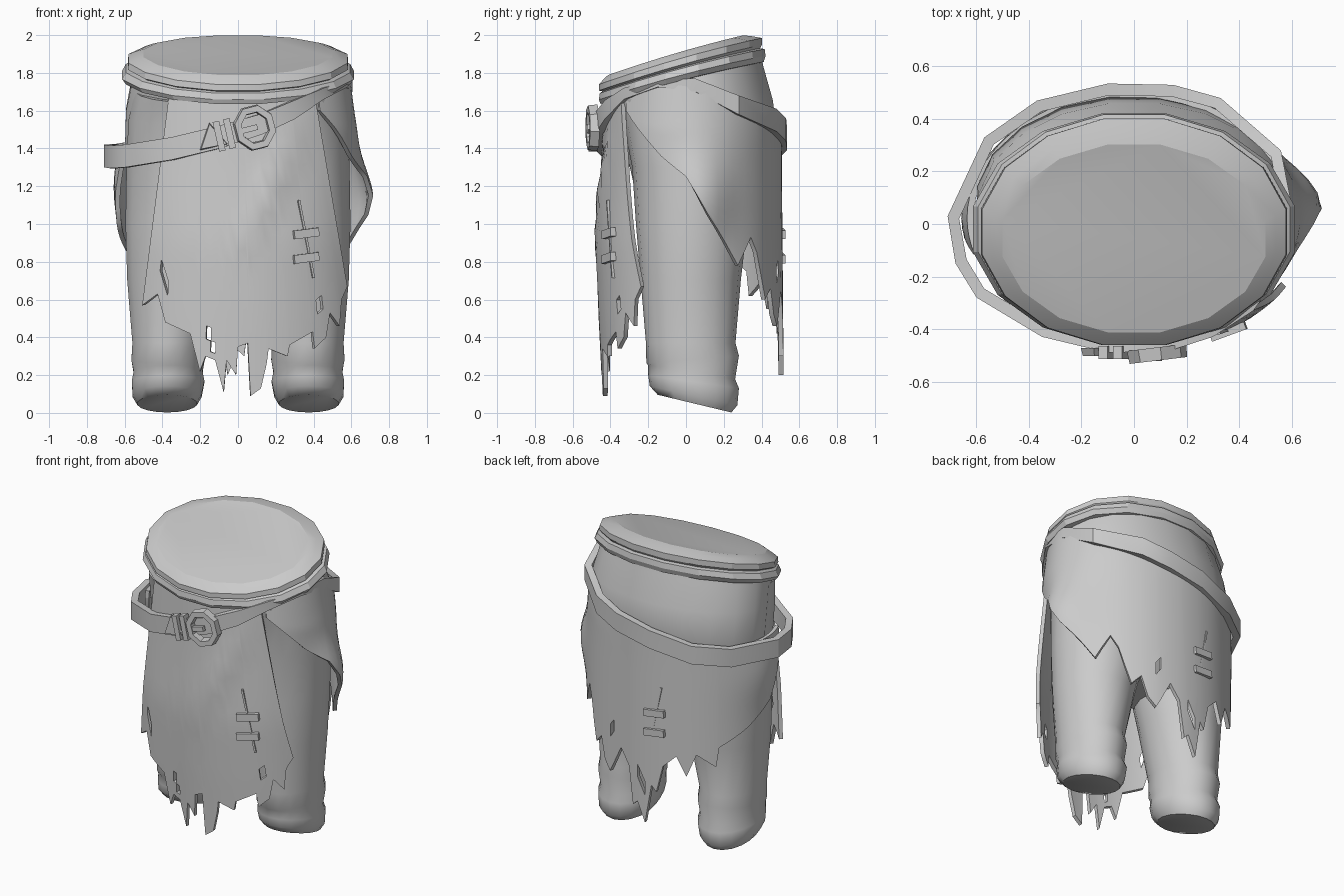
import bpy, bmesh, math
from mathutils import Vector, Matrix

if "Cube" in bpy.data.objects:
    bpy.data.objects.remove(bpy.data.objects["Cube"])

grey = bpy.data.materials.new("plain grey")
grey.diffuse_color = (0.6, 0.6, 0.6, 1)
grey.use_nodes = True
grey.node_tree.nodes["Principled BSDF"].inputs["Base Color"].default_value = grey.diffuse_color


def finish(name, bm, angle=35, thickness=0):
    bmesh.ops.recalc_face_normals(bm, faces=bm.faces[:])
    mesh = bpy.data.meshes.new(name)
    bm.to_mesh(mesh)
    bm.free()
    mesh.materials.append(grey)
    ob = bpy.data.objects.new(name, mesh)
    bpy.context.collection.objects.link(ob)
    bpy.ops.object.select_all(action='DESELECT')
    ob.select_set(True)
    bpy.context.view_layer.objects.active = ob
    if thickness:
        mod = ob.modifiers.new("thickness", 'SOLIDIFY')
        mod.thickness = thickness
        mod.offset = 0
        bpy.ops.object.modifier_apply(modifier=mod.name)
    bpy.ops.object.shade_smooth_by_angle(angle=math.radians(angle))
    return ob


def interp(table, u):
    """Piecewise linear lookup in rising (u, value) pairs."""
    if u <= table[0][0]:
        return table[0][1]
    for (a, va), (b, vb) in zip(table, table[1:]):
        if u <= b:
            return va + (vb - va) * (u - a) / (b - a)
    return table[-1][1]


def loft(name, rings, n, angle=35, arch=0):
    """Closed stack of ellipses: z, cx, cy, rx, ry, slope of z along y."""
    bm = bmesh.new()
    loops = []
    for z, cx, cy, rx, ry, s in rings:
        loop = []
        for i in range(n):
            a = math.tau * (i + 0.5) / n
            y = cy + ry * math.sin(a)
            loop.append(bm.verts.new((cx + rx * math.cos(a), y, z + s * y - arch * y * y)))
        loops.append(loop)
    for lo, hi in zip(loops, loops[1:]):
        for i in range(n):
            j = (i + 1) % n
            bm.faces.new((lo[i], lo[j], hi[j], hi[i]))
    bm.faces.new(loops[0])
    bm.faces.new(loops[-1])
    return finish(name, bm, angle)


def cloth(name, rag, step, rows, place, holes):
    """Hanging sheet: one column per hem point, small cells removed as tears."""
    cols = []
    for (a, za), (b, zb) in zip(rag, rag[1:]):
        k = max(1, math.ceil((b - a) / step))
        cols += [(a + (b - a) * i / k, za + (zb - za) * i / k) for i in range(k)]
    cols.append(rag[-1])
    bm = bmesh.new()
    grid = []
    for u, zb in cols:
        ts = [1 - (1 - r / rows) ** 1.4 for r in range(rows + 1)]
        grid.append([bm.verts.new(place(u, zb, t)) for t in ts])
    for c, d in zip(grid, grid[1:]):
        for r in range(rows):
            bm.faces.new((c[r], c[r + 1], d[r + 1], d[r]))
    torn = set()
    for hx, hz in holes:
        torn.add(min(bm.faces, key=lambda f: math.hypot(
            f.calc_center_median().x - hx, f.calc_center_median().z - hz)))
    bmesh.ops.delete(bm, geom=list(torn), context='FACES')
    return finish(name, bm, 40, 0.025)


def box(name, loc, size, tilt=0, turn=0):
    bm = bmesh.new()
    bmesh.ops.create_cube(bm, size=1)
    m = (Matrix.Translation(loc) @ Matrix.Rotation(turn, 4, 'Z')
         @ Matrix.Rotation(tilt, 4, 'Y') @ Matrix.Diagonal((*size, 1)))
    bmesh.ops.transform(bm, matrix=m, verts=bm.verts[:])
    return finish(name, bm)


# Hips, widest behind at belt height
loft("hips", [(0.84, 0, 0.03, 0.42, 0.17, 0), (0.98, 0, 0.03, 0.56, 0.26, 0),
              (1.25, 0, 0.06, 0.59, 0.35, 0), (1.43, 0, 0.08, 0.605, 0.41, 0.03),
              (1.60, 0, 0.05, 0.60, 0.415, 0.12),
              (1.73, 0, 0.0, 0.575, 0.415, 0.25), (1.80, 0, -0.02, 0.56, 0.42, 0.28)], 20)

# Trouser legs with creased cuffs
for side, label in ((-1, "left"), (1, "right")):
    loft(label + "_leg",
         [(0.06, side * 0.375, 0.045, 0.16, 0.195, -0.24),
          (0.10, side * 0.375, 0.04, 0.185, 0.232, -0.22),
          (0.17, side * 0.37, 0.04, 0.195, 0.24, -0.14),
          (0.22, side * 0.37, 0.03, 0.185, 0.23, -0.16),
          (0.28, side * 0.37, 0.035, 0.197, 0.245, 0.08),
          (0.37, side * 0.37, 0.025, 0.192, 0.237, 0.0),
          (0.70, side * 0.345, 0.025, 0.245, 0.265, 0),
          (1.00, side * 0.31, 0.03, 0.29, 0.295, 0),
          (1.30, side * 0.295, 0.04, 0.30, 0.325, 0),
          (1.55, side * 0.285, 0.0, 0.30, 0.33, 0.05),
          (1.72, side * 0.27, -0.05, 0.28, 0.33, 0.2)], 18, 40)

# Double rolled waistband with flat cap
loft("waistband", [(1.765, 0, -0.02, 0.56, 0.42, 0.255), (1.767, 0, -0.02, 0.605, 0.44, 0.255),
                   (1.795, 0, -0.02, 0.625, 0.45, 0.26), (1.83, 0, -0.02, 0.605, 0.445, 0.265),
                   (1.837, 0, -0.025, 0.575, 0.425, 0.27), (1.85, 0, -0.03, 0.595, 0.44, 0.275),
                   (1.885, 0, -0.03, 0.59, 0.44, 0.28), (1.905, 0, -0.045, 0.55, 0.40, 0.285),
                   (1.92, 0, -0.055, 0.51, 0.365, 0.285)], 16, 20, 0.08)

# Front cloth panel
front_rag = [(-0.50, 0.57), (-0.42, 0.63), (-0.38, 0.48), (-0.25, 0.42), (-0.20, 0.22),
             (-0.17, 0.30), (-0.12, 0.28), (-0.075, 0.11), (-0.06, 0.28), (-0.01, 0.20),
             (0.0, 0.35), (0.05, 0.37), (0.065, 0.09), (0.12, 0.13), (0.15, 0.26),
             (0.16, 0.34), (0.26, 0.30), (0.27, 0.36), (0.39, 0.43), (0.40, 0.34),
             (0.46, 0.40), (0.48, 0.53), (0.53, 0.46), (0.54, 0.60), (0.57, 0.67)]
front_depth = [(0.1, 0.43), (0.5, 0.45), (0.9, 0.465), (1.35, 0.435), (1.7, 0.42)]


def front_y(x, z):
    y = -interp(front_depth, z) * math.sqrt(max(0.1, 1 - (x / 0.66) ** 2))
    d = (x - 0.17) - 0.5 * (z - 1.2)          # slanting fold
    return y - 0.03 * math.exp(-(d / 0.06) ** 2) * max(0, 1 - abs(z - 1.2) / 0.4)


def place_front(u, zb, t):
    xt = -0.36 + (u + 0.5) / 1.07 * 0.76
    x, z = xt + (u - xt) * t, 1.69 + (zb - 1.69) * t
    return x, front_y(x, z), z


cloth("front_cloth", front_rag, 0.05, 14, place_front,
      [(-0.39, 0.69), (-0.13, 0.45), (-0.14, 0.35), (0.41, 0.57)])

# Back cloth, wrapping round both hips (angle from the back, hem height)
back_rag = [(-106, 1.38), (-98, 1.18), (-90, 1.0), (-70, 0.86), (-50, 0.75),
            (-48, 0.62), (-36, 0.70), (-30, 0.55), (-24, 0.68), (-16, 0.60), (-12, 0.42),
            (-9, 0.46), (-5, 0.20), (0, 0.33), (3, 0.30), (6, 0.55), (12, 0.65), (18, 0.52),
            (21, 0.46), (26, 0.52), (30, 0.66), (36, 0.60), (40, 0.72), (44, 0.85),
            (49, 0.93), (59, 0.78), (68, 0.9), (80, 1.05), (92, 1.25), (108, 1.36), (135, 1.6)]
back_top = [(-106, 1.43), (-45, 1.40), (0, 1.47), (45, 1.6), (90, 1.74), (135, 1.7)]


def place_back(u, zb, t):
    zt = interp(back_top, u)
    z = zt + (zb - zt) * t
    flare = 0.09 * math.exp(-((u - 85) / 18) ** 2 - ((z - 1.13) / 0.22) ** 2)
    flare += 0.03 * math.exp(-((u + 88) / 25) ** 2 - ((z - 1.2) / 0.2) ** 2)
    r = interp([(0.2, 1.02), (1.3, 1.0), (1.5, 1.0), (1.75, 0.95)], z) + flare / 0.62
    a = math.radians(u)
    return 0.615 * r * math.sin(a), 0.02 + 0.475 * r * math.cos(a), z


cloth("back_cloth", back_rag, 6, 12, place_back, [(0.2, 0.76), (-0.05, 0.5)])

# Mended slits: thin cord with two cross stitches, front and back
for label, x, y, tilt, turn in (("front", 0.36, front_y(0.36, 0.9) - 0.02, -0.12, 0.35),
                                ("back", -0.12, 0.505, 0.1, 0.1)):
    box(label + "_slit_cord", (x, y + (0.012 if y < 0 else -0.012), 0.92),
        (0.012, 0.02, 0.42), -0.2, turn)
    for i, z in enumerate((0.95, 0.82)):
        box(f"{label}_stitch_{i}", (x, y, z), (0.14, 0.03, 0.045), tilt, turn)

# Slanted belt, loose at the left, tucked under the waistband at the right (x, y, z, half height)
path = [(-0.71, 0.03, 1.36, 0.06), (-0.57, 0.33, 1.37, 0.06), (-0.37, 0.47, 1.39, 0.06),
        (-0.1, 0.535, 1.45, 0.06), (0.15, 0.53, 1.5, 0.06), (0.33, 0.48, 1.55, 0.06),
        (0.56, 0.28, 1.63, 0.05), (0.605, 0.05, 1.735, 0.035), (0.58, -0.15, 1.745, 0.02),
        (0.455, -0.33, 1.69, 0.03), (0.3, -0.43, 1.605, 0.05), (0.13, -0.485, 1.53, 0.055),
        (-0.1, -0.49, 1.46, 0.06), (-0.35, -0.43, 1.40, 0.06), (-0.6, -0.28, 1.36, 0.06),
        (-0.68, -0.15, 1.355, 0.06)]
bm = bmesh.new()
loops = []
for i, p in enumerate(path):
    h, p = p[3], Vector(p[:3])
    t = Vector(path[(i + 1) % len(path)][:3]) - Vector(path[i - 1][:3])
    out = Vector((-t.y, t.x, 0)).normalized()
    if out.dot(Vector((p.x, p.y, 0))) < 0:
        out = -out
    loops.append([bm.verts.new(p + out * o + Vector((0, 0, k * h)))
                  for o, k in ((0, -1), (0, 1), (-0.045, 1), (-0.045, -1))])
for a, b in zip(loops, loops[1:] + loops[:1]):
    for k in range(4):
        bm.faces.new((a[k], a[(k + 1) % 4], b[(k + 1) % 4], b[k]))
finish("belt", bm, 30)

# Buckle frame: eight-sided ring, with prong, keepers and pointed strap end
bm = bmesh.new()
ring = []
for i in range(8):
    a = math.tau * (i + 0.5) / 8
    c, s = math.cos(a), math.sin(a)
    ring.append([bm.verts.new((rx * c, y, rz * s)) for rx, rz, y in
                 ((0.115, 0.125, 0.03), (0.11, 0.12, -0.02), (0.075, 0.085, -0.02), (0.07, 0.08, 0.03))])
for a, b in zip(ring, ring[1:] + ring[:1]):
    for k in range(4):
        bm.faces.new((a[k], a[(k + 1) % 4], b[(k + 1) % 4], b[k]))
bmesh.ops.transform(bm, verts=bm.verts[:], matrix=Matrix.Translation((0.09, -0.50, 1.51))
                    @ Matrix.Rotation(0.12, 4, 'Z') @ Matrix.Rotation(-0.25, 4, 'Y'))
finish("buckle_frame", bm)
box("buckle_prong", (0.05, -0.51, 1.50), (0.11, 0.025, 0.03), -0.25)
for i, x in enumerate((-0.10, -0.045)):
    box(f"belt_keeper_{i}", (x, -0.49, 1.465 + 0.25 * (x + 0.1)), (0.035, 0.05, 0.16), -0.22)
bm = bmesh.new()
bmesh.ops.create_cone(bm, cap_ends=True, segments=3, radius1=0.09, radius2=0.08, depth=0.03)
bmesh.ops.transform(bm, verts=bm.verts[:], matrix=Matrix.Translation((-0.135, -0.488, 1.45))
                    @ Matrix.Rotation(-0.2, 4, 'Y') @ Matrix.Rotation(math.pi / 2, 4, 'X'))
finish("strap_end", bm)
